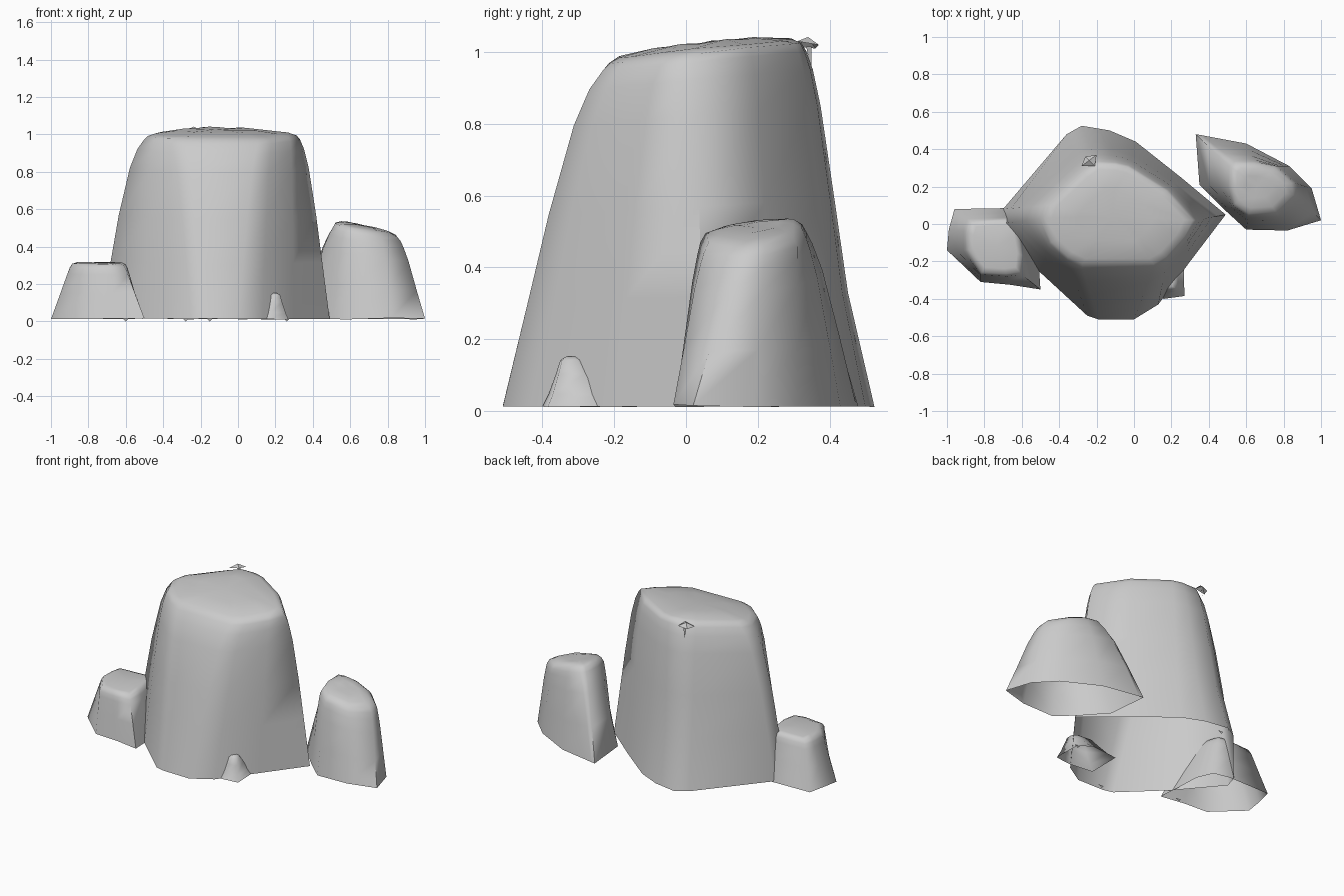
import bpy
import bmesh
import random
from mathutils import Vector

random.seed(4)

default_cube = bpy.data.objects.get("Cube")
if default_cube:
    bpy.data.objects.remove(default_cube, do_unlink=True)

stone = bpy.data.materials.new("stone_grey")
stone.use_nodes = True
stone.diffuse_color = (0.6, 0.6, 0.6, 1)
stone.node_tree.nodes["Principled BSDF"].inputs["Base Color"].default_value = stone.diffuse_color


def finish(name, bm, angle=1.4):
    """Turn a bmesh into a smooth shaded stone object."""
    bmesh.ops.recalc_face_normals(bm, faces=bm.faces)
    mesh = bpy.data.meshes.new(name)
    bm.to_mesh(mesh)
    bm.free()
    mesh.materials.append(stone)
    obj = bpy.data.objects.new(name, mesh)
    bpy.context.collection.objects.link(obj)
    bpy.ops.object.select_all(action="DESELECT")
    obj.select_set(True)
    bpy.context.view_layer.objects.active = obj
    bpy.ops.object.shade_smooth_by_angle(angle=angle)
    return obj


def rock(name, outline, wall, cap, height, slope, floor=0.015, rough=0.004):
    """Loft an open-bottomed rock from (foot, rim, bulge) entries.
    bulge: above 1 the wall swells outwards, below 1 it draws in
    wall: (height fraction, blend from foot to rim)
    cap: (height fraction, shrink of the rim towards its middle)"""
    bm = bmesh.new()
    feet = [Vector(entry[0]) for entry in outline]
    rims = [Vector(entry[1]) for entry in outline]
    bulges = [entry[2] if len(entry) > 2 else 1 for entry in outline]
    middle = sum(rims, Vector((0, 0))) / len(rims)

    def place(point, fraction, jitter):
        offset = point - middle
        top = height + slope[0] * offset.x + slope[1] * offset.y
        z = floor + (top - floor) * fraction + random.uniform(-jitter, jitter)
        return bm.verts.new((point.x, point.y, z))

    rings = []
    for fraction, blend in wall:
        jitter = rough if fraction == 0 else 0
        rings.append([place(a.lerp(b, blend ** bulge), fraction, jitter)
                      for a, b, bulge in zip(feet, rims, bulges)])
    for fraction, shrink in cap:
        rings.append([place(middle.lerp(b, shrink), fraction, rough)
                      for b in rims])

    count = len(outline)
    for low, high in zip(rings, rings[1:]):
        for i in range(count):
            j = (i + 1) % count
            bm.faces.new((low[i], low[j], high[j], high[i]))
    peak = place(middle, 1.0, 0)
    for i in range(count):
        bm.faces.new((rings[-1][i], rings[-1][(i + 1) % count], peak))
    return finish(name, bm)


def shard(name, points, faces):
    """Thin broken splinter of stone."""
    bm = bmesh.new()
    verts = [bm.verts.new(p) for p in points]
    for face in faces:
        bm.faces.new([verts[i] for i in face])
    return finish(name, bm, angle=0.3)


# Tall central rock: diamond-shaped foot, narrower flat crown
rock("main_rock", [
    ((.49, .05), (.325, .02)), ((.25, .25), (.18, .18)),
    ((.01, .44), (-.03, .31), .75), ((-.13, .50), (-.1, .325), .7),
    ((-.28, .525), (-.2, .33), .68), ((-.36, .48), (-.27, .28), .75),
    ((-.70, .08), (-.46, .1), 1.2), ((-.72, 0), (-.49, .03), 1.25),
    ((-.5, -.26), (-.45, -.1)), ((-.25, -.49), (-.36, -.18)),
    ((-.19, -.51), (-.28, -.22)), ((0, -.51), (.11, -.22)),
    ((.13, -.43), (.18, -.18)), ((.3, -.2), (.28, -.07)),
], wall=[(0, 0), (.3, .24), (.55, .44), (.8, .68), (.9, .83), (.95, .96)],
    cap=[(.972, .975), (.985, .87), (1, .5)],
    height=1.025, slope=(0, .1))

# Medium rock on the left
rock("left_rock", [
    ((1, .02), (.87, .15)), ((.95, .19), (.86, .22)),
    ((.83, .31), (.76, .31)), ((.6, .43), (.64, .335)),
    ((.36, .475), (.54, .335)), ((.33, .48), (.51, .31)),
    ((.35, .21), (.505, .2)), ((.48, .08), (.53, .1)),
    ((.6, -.03), (.61, .04)), ((.82, -.035), (.77, .05)),
], wall=[(0, 0), (.35, .34), (.7, .68), (.85, .88), (.92, 1)],
    cap=[(.97, .91), (1, .72), (1.01, .4)],
    height=.51, slope=(-.2, .06))

# Low rock on the right, partly buried in the main rock
rock("right_rock", [
    ((-.5, -.35), (-.6, -.27)), ((-.51, -.2), (-.59, -.17)),
    ((-.52, -.05), (-.61, -.05)), ((-.56, .06), (-.63, .02)),
    ((-.67, .085), (-.69, .03)), ((-.96, .08), (-.88, .02)),
    ((-.99, -.03), (-.9, -.04)), ((-1, -.14), (-.9, -.14)),
    ((-.82, -.31), (-.82, -.27)), ((-.66, -.325), (-.68, -.28)),
], wall=[(0, 0), (.45, .5), (.8, .88), (.9, 1)],
    cap=[(.97, .92), (1, .75)],
    height=.315, slope=(0, .03))

# Little pointed stone at the front, mostly buried in the main rock
rock("small_stone", [
    ((.27, -.385), (.225, -.345)), ((.265, -.21), (.225, -.305)),
    ((.19, -.15), (.2, -.28)), ((0, -.17), (.1, -.27)),
    ((0, -.38), (.1, -.34)), ((.16, -.4), (.2, -.35)),
], wall=[(0, 0), (.25, .35), (.65, .75), (.93, 1)],
    cap=[(1, .6)], height=.152, slope=(0, 0), floor=.012, rough=.002)

# Splinter on the back edge of the crown: flat flake over a thin needle
shard("crown_splinter", [
    (-.28, .31, 1.015), (-.2, .37, 1.02), (-.21, .31, 1.03),
    (-.24, .34, 1.042), (-.26, .36, 1.01), (-.24, .335, 1.015),
    (-.225, .35, 1.015), (-.235, .35, .94),
], [(0, 2, 3), (2, 1, 3), (1, 4, 3), (4, 0, 3), (5, 6, 7)])

# Chips along the ragged foot
for x, y in ((.26, -.21), (-.28, .46), (-.15, -.48), (-.6, -.31)):
    shard("foot_chip", [(x - .02, y, .02), (x + .02, y, .02), (x, y + .005, 0)],
          [(0, 1, 2)])
